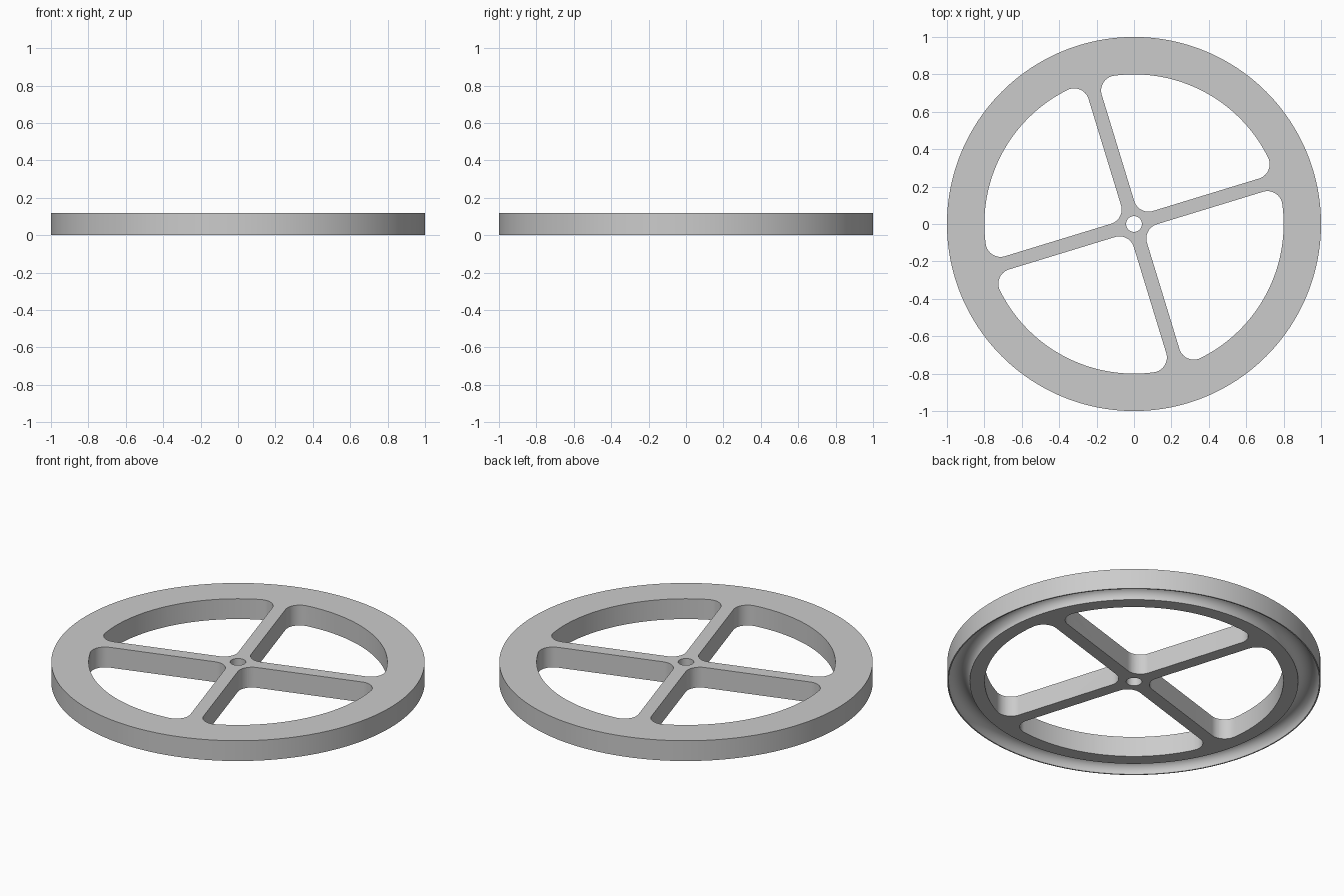
import bpy, bmesh
from math import sin, cos, pi, radians, atan2, degrees, sqrt

HEIGHT = 0.12
HOLE_R, POCKET_R, RIM_R = 0.042, 0.80, 1.0
GROOVE_IN, GROOVE_OUT = 0.88, 0.993
SPOKE_HALF, FILLET = 0.037, 0.08
SPOKE_ANGLE = radians(17)
SEGMENTS = 192

cube = bpy.data.objects.get("Cube")
if cube:
    bpy.data.objects.remove(cube, do_unlink=True)


def make_object(name, bm):
    bmesh.ops.recalc_face_normals(bm, faces=bm.faces)
    mesh = bpy.data.meshes.new(name)
    bm.to_mesh(mesh)
    bm.free()
    obj = bpy.data.objects.new(name, mesh)
    bpy.context.collection.objects.link(obj)
    return obj


def arc(cx, cy, r, start, end, steps):
    """Points along a circular arc, angles in degrees."""
    angles = [radians(start + (end - start) * i / steps) for i in range(steps + 1)]
    return [(cx + r * cos(a), cy + r * sin(a)) for a in angles]


def lathe(name, profile):
    """Revolve a closed (radius, z) profile about the z axis."""
    bm = bmesh.new()
    verts = [bm.verts.new((r, 0, z)) for r, z in profile]
    edges = [bm.edges.new((verts[i - 1], verts[i])) for i in range(len(verts))]
    bmesh.ops.spin(bm, geom=verts + edges, cent=(0, 0, 0), axis=(0, 0, 1),
                   angle=2 * pi, steps=SEGMENTS, use_merge=True)
    bmesh.ops.remove_doubles(bm, verts=bm.verts, dist=1e-5)
    return make_object(name, bm)


# Wheel disc with centre bore and a round groove under the rim
groove_mid = (GROOVE_IN + GROOVE_OUT) / 2
groove_r = (GROOVE_OUT - GROOVE_IN) / 2
groove = arc(groove_mid, 0, groove_r, 180, 0, 20)
wheel = lathe("spoked_wheel", [(HOLE_R, 0), *groove, (RIM_R, 0),
                               (RIM_R, HEIGHT), (HOLE_R, HEIGHT)])

# Rounded outline of the opening between two spokes
c = SPOKE_HALF + FILLET
far = sqrt((POCKET_R - FILLET) ** 2 - c ** 2)
tilt = degrees(atan2(c, far))
outline = (arc(c, c, FILLET, 270, 180, 12)[::-1]
           + arc(far, c, FILLET, -90, tilt, 14)
           + arc(0, 0, POCKET_R, tilt, 90 - tilt, 40)[1:-1]
           + arc(c, far, FILLET, 90 - tilt, 180, 14))

# Four openings cut right through the disc
bm = bmesh.new()
for k in range(4):
    turn = SPOKE_ANGLE + k * pi / 2
    base = [bm.verts.new((x * cos(turn) - y * sin(turn),
                          x * sin(turn) + y * cos(turn), -0.1)) for x, y in outline]
    face = bm.faces.new(base)
    top = bmesh.ops.extrude_face_region(bm, geom=[face])["geom"]
    for v in top:
        if isinstance(v, bmesh.types.BMVert):
            v.co.z = HEIGHT + 0.1
cutter = make_object("opening_cutter", bm)
cutter.hide_render = True

cut = wheel.modifiers.new("openings", "BOOLEAN")
cut.operation = "DIFFERENCE"
cut.solver = "EXACT"
cut.object = cutter
bpy.ops.object.select_all(action="DESELECT")
wheel.select_set(True)
bpy.context.view_layer.objects.active = wheel
bpy.ops.object.modifier_apply(modifier=cut.name)
bpy.data.objects.remove(cutter, do_unlink=True)

# Plain grey finish
grey = bpy.data.materials.new("plain_grey")
grey.use_nodes = True
colour = (0.6, 0.6, 0.6, 1)
grey.diffuse_color = colour
grey.node_tree.nodes["Principled BSDF"].inputs["Base Color"].default_value = colour
wheel.data.materials.clear()
wheel.data.materials.append(grey)

bpy.ops.object.shade_smooth_by_angle(angle=radians(30))
